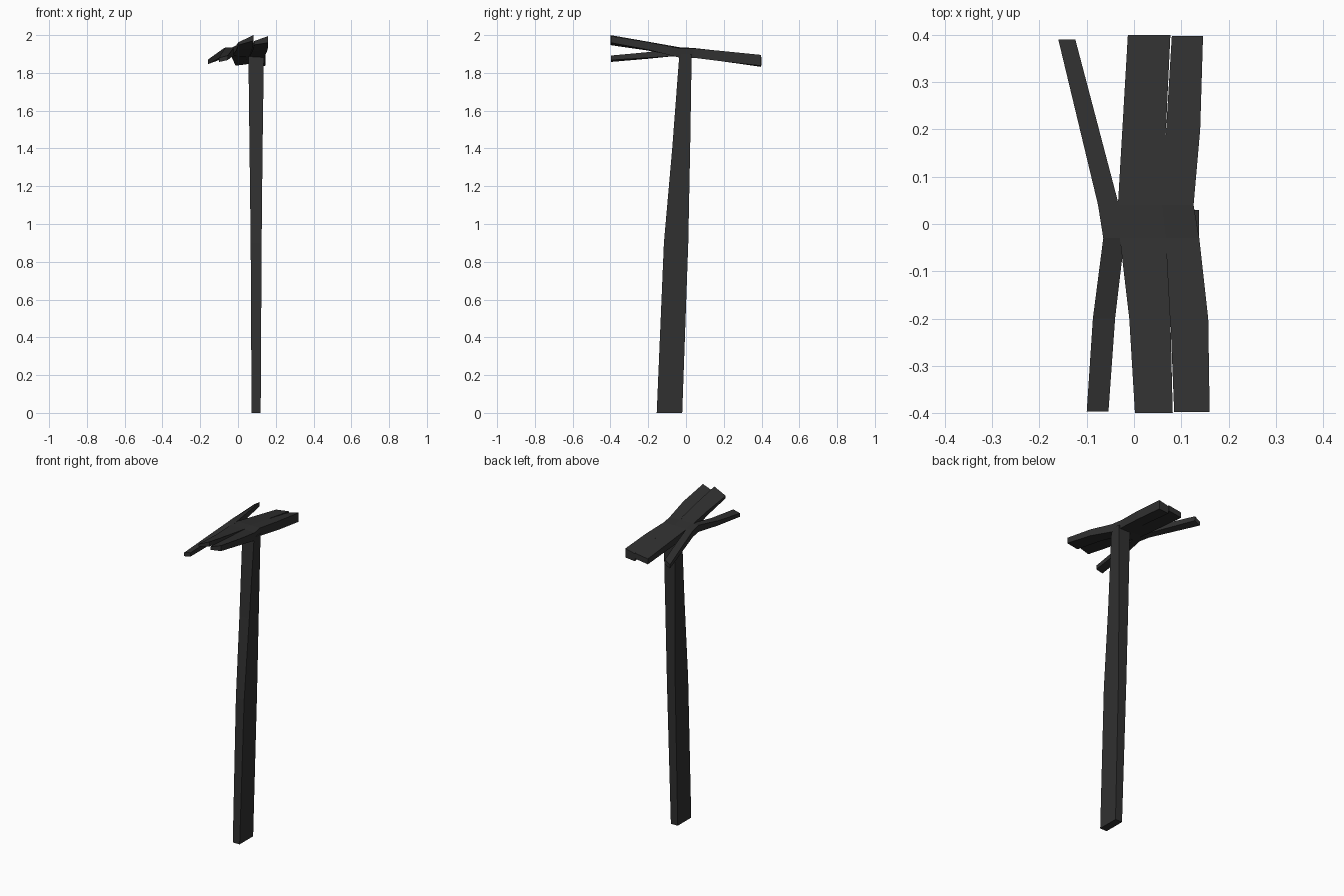
import bpy, bmesh

dark = bpy.data.materials.new("dark")
dark.diffuse_color = (0.03, 0.03, 0.03, 1)


def loft(name, rings):
    """Skin four-point rings in order and cap both ends."""
    bm = bmesh.new()
    vs = [[bm.verts.new(p) for p in ring] for ring in rings]
    for a, b in zip(vs, vs[1:]):
        for i in range(4):
            j = (i + 1) % 4
            bm.faces.new((a[i], a[j], b[j], b[i]))
    bm.faces.new(vs[0])
    bm.faces.new(vs[-1])
    bmesh.ops.recalc_face_normals(bm, faces=bm.faces)
    me = bpy.data.meshes.new(name)
    bm.to_mesh(me)
    bm.free()
    me.materials.append(dark)
    ob = bpy.data.objects.new(name, me)
    bpy.context.collection.objects.link(ob)


def blade(name, stations):
    """Station: y, left x, right x, z of top-left, top-right, bottom-right, bottom-left."""
    loft(name, [[(xl, y, tl), (xr, y, tr), (xr, y, br), (xl, y, bl)]
                for y, xl, xr, tl, tr, br, bl in stations])


# Leaning handle post: z, x range, y range
post = [(0, .072, .12, -.155, -.02), (.9, .067, .125, -.117, .012),
        (1.4, .061, .13, -.073, .022), (1.9, .055, .137, -.035, .03)]
loft("handle_post", [[(x0, y0, z), (x1, y0, z), (x1, y1, z), (x0, y1, z)]
                     for z, x0, x1, y0, y1 in post])

# Three rolled blades crossing over the post
blade("left_blade", [
    (-.397, -.10, -.054, 1.88, 1.892, 1.868, 1.858),
    (-.2, -.087, -.04, 1.905, 1.91, 1.88, 1.875),
    (-.03, -.065, -.02, 1.935, 1.935, 1.89, 1.892),
    (.04, -.076, -.032, 1.93, 1.932, 1.893, 1.89),
    (.39, -.16, -.124, 1.87, 1.893, 1.865, 1.846)])
blade("middle_blade", [
    (-.4, .002, .082, 1.962, 2.0, 1.97, 1.947),
    (-.2, -.01, .077, 1.945, 1.965, 1.93, 1.918),
    (-.03, -.03, .068, 1.935, 1.935, 1.885, 1.89),
    (.04, -.034, .06, 1.93, 1.93, 1.88, 1.885),
    (.4, -.013, .077, 1.872, 1.885, 1.85, 1.838)])
blade("right_blade", [
    (-.398, .085, .16, 1.968, 1.995, 1.96, 1.948),
    (-.2, .077, .157, 1.95, 1.963, 1.922, 1.918),
    (-.03, .06, .138, 1.935, 1.93, 1.88, 1.885),
    (.04, .055, .126, 1.93, 1.93, 1.88, 1.88),
    (.2, .068, .14, 1.91, 1.915, 1.86, 1.86),
    (.398, .08, .146, 1.88, 1.895, 1.838, 1.832)])

# Bridge joining the left and middle blades at the crossing
blade("crossing_bridge", [
    (-.03, -.03, -.01, 1.934, 1.934, 1.892, 1.892),
    (.04, -.04, -.02, 1.929, 1.929, 1.892, 1.892)])
